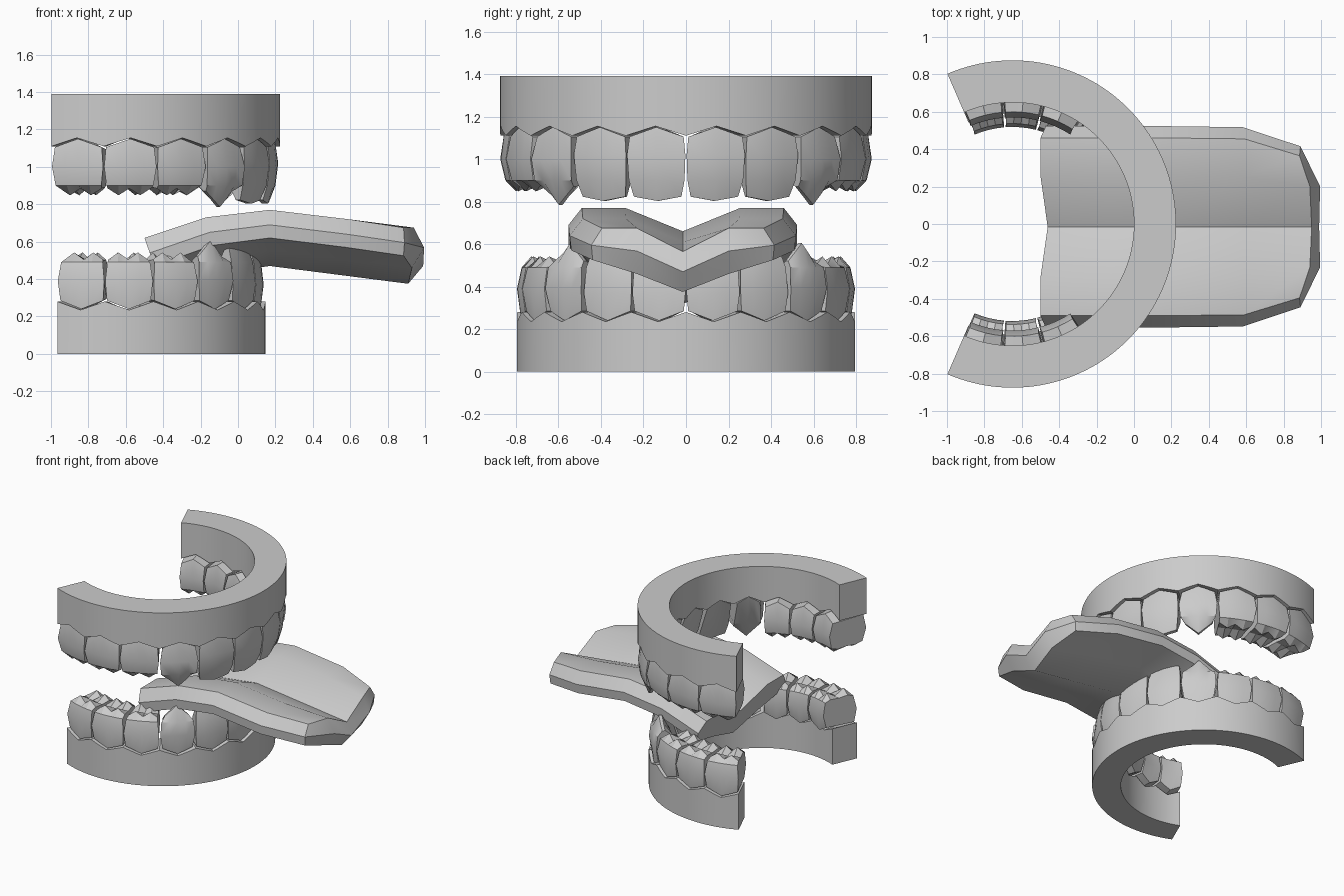
import bpy, bmesh, math

cube = bpy.data.objects.get("Cube")
if cube:
    bpy.data.objects.remove(cube)

CENTRE_X = -0.65      # centre of both dental arches
PITCH = math.radians(18.9)   # arc taken by one tooth
GUM_LINE, ARCH, HEIGHT = 1.11, 0.045, 1.39

grey = bpy.data.materials.new("plain grey")
grey.use_nodes = True
colour = (0.6, 0.6, 0.6, 1)
grey.diffuse_color = colour
grey.node_tree.nodes["Principled BSDF"].inputs["Base Color"].default_value = colour


def finish(bm, name, angle):
    bmesh.ops.remove_doubles(bm, verts=bm.verts, dist=0.0005)
    bmesh.ops.recalc_face_normals(bm, faces=bm.faces)
    mesh = bpy.data.meshes.new(name)
    bm.to_mesh(mesh)
    bm.free()
    mesh.materials.append(grey)
    obj = bpy.data.objects.new(name, mesh)
    bpy.context.collection.objects.link(obj)
    bpy.ops.object.select_all(action='DESELECT')
    obj.select_set(True)
    bpy.context.view_layer.objects.active = obj
    bpy.ops.object.shade_smooth_by_angle(angle=math.radians(angle))
    return obj


def loft(bm, rings):
    """Skin closed rings of equal length; returns the vertex rings."""
    rows = [[bm.verts.new(p) for p in ring] for ring in rings]
    n = len(rows[0])
    for a, b in zip(rows, rows[1:]):
        for i in range(n):
            bm.faces.new((a[i], a[(i + 1) % n], b[(i + 1) % n], b[i]))
    return rows


def arch_point(jaw, radius, angle, z):
    """Place a point on the upper arch, or mirrored on the smaller lower one."""
    if jaw == "lower":
        radius, z = radius * 0.91, HEIGHT - z
    return (CENTRE_X + radius * math.cos(angle), radius * math.sin(angle), z)


# Gums: a square-section arc with one scallop for every tooth
def make_gum(jaw):
    steps = 8
    rings = []
    for i in range(12 * steps + 1):
        angle = (i / steps - 6) * PITCH
        scallop = 1 - abs(2 * (i % steps) / steps - 1)
        low = GUM_LINE + ARCH * scallop
        rings.append([arch_point(jaw, r, angle, z) for r, z in
                      ((0.875, low), (0.875, HEIGHT), (0.65, HEIGHT), (0.65, low))])
    bm = bmesh.new()
    rows = loft(bm, rings)
    bm.faces.new(rows[0])
    bm.faces.new(rows[-1])
    finish(bm, jaw + "_gum", 30)


# Tooth outlines from outer gum line, around the biting edge, to inner gum line:
# (radius, z, width, rise of z towards the sides)
NECK = -ARCH
INCISOR = [(0.853, 1.15, 0.92, NECK), (0.865, 1.02, 0.98, 0), (0.85, 0.9, 0.95, 0),
           (0.82, 0.803, 0.84, 0.02), (0.79, 0.803, 0.82, 0.02),
           (0.74, 0.92, 0.9, 0), (0.67, 1.15, 0.85, NECK)]
CANINE = [(0.853, 1.15, 0.84, NECK), (0.875, 1.0, 0.95, 0), (0.862, 0.9, 0.9, 0),
          (0.815, 0.785, 0.72, 0.085), (0.79, 0.785, 0.7, 0.085),
          (0.72, 0.92, 0.82, 0), (0.66, 1.15, 0.75, NECK)]
MOLAR = [(0.855, 1.15, 0.92, NECK), (0.874, 1.0, 0.98, 0), (0.85, 0.9, 0.9, 0),
         (0.8, 0.885, 0.88, 0), (0.72, 0.89, 0.88, 0), (0.64, 0.885, 0.88, 0),
         (0.59, 0.9, 0.9, 0), (0.57, 1.0, 0.96, 0), (0.6, 1.14, 0.9, NECK)]
CUSP_ROWS = (3, 5)


def make_tooth(jaw, name, outline, middle):
    rings = []
    for u in (-1, -0.5, 0, 0.5, 1):
        ring = []
        for i, (radius, z, width, rise) in enumerate(outline):
            z += rise * abs(u)
            if outline is MOLAR and i in CUSP_ROWS and abs(u) == 0.5:
                z -= 0.037
            ring.append(arch_point(jaw, radius, middle + u * width * PITCH / 2, z))
        rings.append(ring)
    bm = bmesh.new()
    rows = loft(bm, rings)
    bm.faces.new(rows[0])
    bm.faces.new(rows[-1])
    finish(bm, f"{jaw}_{name}", 28)


ROW = [("incisor", INCISOR), ("side_incisor", INCISOR), ("canine", CANINE),
       ("front_molar", MOLAR), ("middle_molar", MOLAR), ("back_molar", MOLAR)]
for jaw in ("upper", "lower"):
    make_gum(jaw)
    for side, sign in (("left", 1), ("right", -1)):
        for k, (kind, outline) in enumerate(ROW):
            make_tooth(jaw, f"{side}_{kind}", outline, sign * (k + 0.5) * PITCH)

# Tongue: a grooved slab swept forward, with a tapered blunt tip
TOP = [(-0.475, 0.77), (-0.27, 0.77), (0, 0.66), (0.27, 0.77), (0.475, 0.77)]
BOTTOM = [(0.53, 0.62), (0.27, 0.555), (0, 0.47), (-0.27, 0.555), (-0.53, 0.62)]
SECTION = TOP + [(0.538, 0.69)] + BOTTOM + [(-0.538, 0.69)]
# x, drop, width, lean of the section
STATIONS = [(-0.5, -0.15, 1, 0.35), (-0.17, -0.04, 1, 0.22), (0.17, 0, 1, 0),
            (0.59, -0.05, 0.99, -0.1)]
rings = [[(x + lean * (0.77 - z), y * w - 0.015, z + drop) for y, z in SECTION]
         for x, drop, w, lean in STATIONS]
tip_top = [0.885, 0.94, 0.95, 0.94, 0.885]
tip_bottom = [0.885, 0.93, 0.91, 0.93, 0.885]
tip_x = tip_top + [0.89] + tip_bottom + [0.89]
rings.append([(x, y * 0.8 - 0.015, z - 0.095) for x, (y, z) in zip(tip_x, SECTION)])

bm = bmesh.new()
rows = loft(bm, rings)


def cap(ring, bulge):
    """Close an end with a middle row of points pushed out along x."""
    top, bottom = ring[:5], ring[10:5:-1]
    middle = [ring[11]]
    for i in (1, 2, 3):
        p = (top[i].co + bottom[i].co) / 2
        p.x += bulge
        middle.append(bm.verts.new(p))
    middle.append(ring[5])
    for upper, lower in ((top, middle), (middle, bottom)):
        for i in range(4):
            bm.faces.new((upper[i], upper[i + 1], lower[i + 1], lower[i]))


cap(rows[0], 0)
cap(rows[-1], 0.06)
finish(bm, "tongue", 40)
